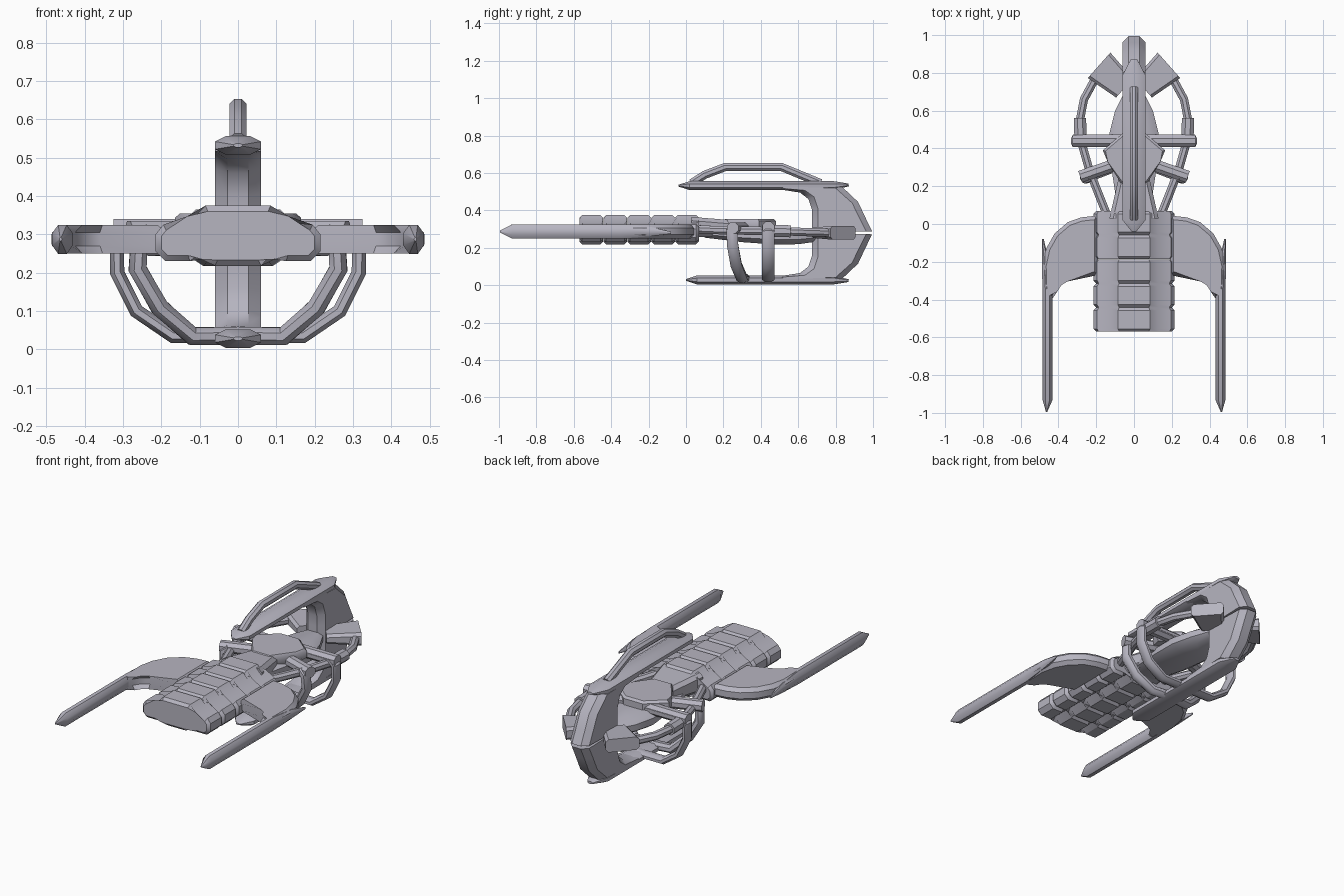
import bpy, bmesh, math
from mathutils import Vector as V

if "Cube" in bpy.data.objects:
    bpy.data.objects.remove(bpy.data.objects["Cube"])

COLOR = (0.47, 0.46, 0.53, 1)
metal = bpy.data.materials.new("pale lavender grey")
metal.use_nodes = True
metal.diffuse_color = COLOR
metal.node_tree.nodes["Principled BSDF"].inputs["Base Color"].default_value = COLOR


def finish(name, bm, mirror=False):
    bmesh.ops.recalc_face_normals(bm, faces=bm.faces)
    mesh = bpy.data.meshes.new(name)
    bm.to_mesh(mesh)
    bm.free()
    mesh.materials.append(metal)
    ob = bpy.data.objects.new(name, mesh)
    bpy.context.collection.objects.link(ob)
    bpy.ops.object.select_all(action='DESELECT')
    ob.select_set(True)
    bpy.context.view_layer.objects.active = ob
    bpy.ops.object.shade_smooth_by_angle(angle=math.radians(38))
    if mirror:
        mod = ob.modifiers.new("Mirror", 'MIRROR')
        mod.use_mirror_merge = False
    return ob


def prism(name, outline, lo, hi, along, bevel, mirror=False):
    """Extrude an outline along y or z, with rounded rims."""
    bm = bmesh.new()
    place = (lambda p, h: (p[0], h, p[1])) if along == 'y' else (lambda p, h: (*p, h))
    low = [bm.verts.new(place(p, lo)) for p in outline]
    high = [bm.verts.new(place(p, hi)) for p in outline]
    caps = [bm.faces.new(low), bm.faces.new(high)]
    n = len(outline)
    for i in range(n):
        j = (i + 1) % n
        bm.faces.new((low[i], low[j], high[j], high[i]))
    rims = [e for f in caps for e in f.edges]
    bmesh.ops.bevel(bm, geom=rims, offset=bevel, segments=1,
                    affect='EDGES', clamp_overlap=True)
    return finish(name, bm, mirror)


def loft(name, sections, chamfer=1.0, mirror=False):
    """Join chamfered box sections, each (centre, half axis a, half axis b)."""
    bm = bmesh.new()
    rings = []
    for c, a, b in sections:
        ka = 1 - min(chamfer / max(a.length, 1e-5), 0.586)
        kb = 1 - min(chamfer / max(b.length, 1e-5), 0.586)
        corners = [(1, kb), (ka, 1), (-ka, 1), (-1, kb),
                   (-1, -kb), (-ka, -1), (ka, -1), (1, -kb)]
        rings.append([bm.verts.new(c + a * u + b * v) for u, v in corners])
    for r, s in zip(rings, rings[1:]):
        for i in range(8):
            j = (i + 1) % 8
            bm.faces.new((r[i], r[j], s[j], s[i]))
    bm.faces.new(rings[0])
    bm.faces.new(rings[-1])
    return finish(name, bm, mirror)


def tube(name, path, ra, rb, ref, scales=None, mirror=False, chamfer=1.0):
    """Sweep an eight-sided section; ra runs along ref, rb across it."""
    pts = [V(p) for p in path]
    secs = []
    for i, p in enumerate(pts):
        t = V()
        if i:
            t += (p - pts[i - 1]).normalized()
        if i < len(pts) - 1:
            t += (pts[i + 1] - p).normalized()
        t.normalize()
        a = (V(ref) - t * t.dot(V(ref))).normalized()
        s = scales[i] if scales else 1
        secs.append((p, a * ra * s, t.cross(a) * rb * s))
    return loft(name, secs, chamfer, mirror)


def both(half):
    """Complete a half outline by reflecting it in x."""
    return half + [(-x, y) for x, y in reversed(half) if x > 0]


X, Y, Z = (1, 0, 0), (0, 1, 0), (0, 0, 1)
MID = 0.28

# Segmented hull
hull = both([(0.085, 0.375), (0.125, 0.333), (0.195, 0.325), (0.215, 0.3),
             (0.215, 0.255), (0.19, 0.23), (0.125, 0.23), (0.095, 0.256),
             (0.06, 0.218)])
for i in range(5):
    y = -0.57 + i * 0.128
    prism(f"hull_segment_{i + 1}", hull, y, y + 0.127, 'y', 0.015)

# Swept wings and long front prongs
wing = [(0.19, 0.045), (0.28, 0.035), (0.35, 0.01), (0.42, -0.05), (0.465, -0.13),
        (0.485, -0.22), (0.48, -0.4), (0.435, -0.4), (0.425, -0.35), (0.4, -0.31),
        (0.36, -0.285), (0.19, -0.27)]
prism("wings", wing, 0.25, 0.325, 'z', 0.02, True)
tube("wing_prongs", [(0.482, -0.08, MID), (0.468, -0.2, 0.287), (0.458, -0.35, 0.287),
                     (0.458, -0.93, 0.287), (0.463, -0.995, 0.287)],
     0.027, 0.038, X, [0.15, 0.7, 1, 1, 0.12], True)

# Rear C-shaped frame: two halves, each with a long flat rod
frame = [((0.5, 0.232), (0.54, 0.25)), ((0.61, 0.215), (0.7, 0.255)),
         ((0.655, 0.18), (0.83, 0.25)), ((0.675, 0.12), (0.92, 0.165)),
         ((0.675, 0.06), (0.96, 0.08)), ((0.675, 0.0), (0.995, 0.008))]
for side, s, front in (("upper", 1, -0.04), ("lower", -1, 0.0)):
    secs = []
    for (iy, iz), (oy, oz) in frame:
        i, o = V((0, iy, MID + s * iz)), V((0, oy, MID + s * oz))
        secs.append(((i + o) / 2, V((0.06, 0, 0)), (o - i) / 2))
    loft(f"{side}_rear_arc", secs, 0.032)
    z = MID + s * 0.252
    tube(f"{side}_rod", [(0, front, z), (0, front + 0.06, z), (0, 0.79, z), (0, 0.87, z + s * 0.004)],
         0.06, 0.024, X, [0.2, 1, 1, 0.3], chamfer=0.028)

# Grab rail over the upper rod
tube("top_rail", [(0, 0.03, 0.545), (0, 0.1, 0.59), (0, 0.21, 0.632), (0, 0.51, 0.632),
                  (0, 0.72, 0.545)], 0.022, 0.022, X)

# Hoops hung beneath the body
tube("rear_hoop", [(0, 0.44, 0.312), (0.29, 0.44, 0.312), (0.316, 0.44, 0.285),
                   (0.315, 0.44, 0.2), (0.265, 0.44, 0.1), (0.17, 0.44, 0.035),
                   (0, 0.44, 0.035)], 0.033, 0.019, Y, mirror=True)
tube("rear_crossbar", [(0, 0.44, 0.31), (0.325, 0.44, 0.31)], 0.032, 0.03, Y, mirror=True)
tube("front_hoop", [(0.23, 0.255, 0.305), (0.258, 0.245, 0.285), (0.262, 0.25, 0.21),
                    (0.205, 0.268, 0.11), (0.12, 0.3, 0.035), (0, 0.315, 0.035)],
     0.03, 0.024, Y, mirror=True)
tube("front_crossbar", [(0.04, 0.335, 0.305), (0.285, 0.25, 0.305)],
     0.032, 0.03, Y, mirror=True)

# Side rails bowing from hull to tail, with sleeves
tube("side_rails", [(0.14, 0.04, 0.3), (0.18, 0.14, 0.295), (0.235, 0.28, 0.292),
                    (0.275, 0.42, 0.29), (0.29, 0.53, 0.288), (0.265, 0.66, 0.283),
                    (0.2, 0.78, 0.28)], 0.022, 0.022, Z, mirror=True)
tube("rail_sleeves", [(0.284, 0.44, 0.29), (0.285, 0.56, 0.288)], 0.032, 0.032, Z, mirror=True)

# Flared tail nozzles
tube("tail_nozzles", [(0.05, 0.72, MID), (0.185, 0.84, MID)], 0.037, 0.09, Z,
     [0.75, 1], True, 0.015)

# Central body: neck, deck plate and belly
loft("neck", [(V((0, 0.03, 0.31)), V((0.13, 0, 0)), V((0, 0, 0.055))),
              (V((0, 0.25, 0.305)), V((0.08, 0, 0)), V((0, 0, 0.042)))], 0.02)
deck = both([(0.06, 0.48), (0.165, 0.39), (0.14, 0.33), (0.06, 0.2)])
prism("deck_plate", deck, 0.295, 0.355, 'z', 0.012)
loft("belly", [(V((0, 0.1, 0.282)), V((0.09, 0, 0)), V((0, 0, 0.028))),
               (V((0, 0.3, 0.27)), V((0.12, 0, 0)), V((0, 0, 0.04))),
               (V((0, 0.48, 0.262)), V((0.13, 0, 0)), V((0, 0, 0.045))),
               (V((0, 0.6, 0.262)), V((0.1, 0, 0)), V((0, 0, 0.043))),
               (V((0, 0.7, 0.268)), V((0.05, 0, 0)), V((0, 0, 0.035)))], 0.04)
